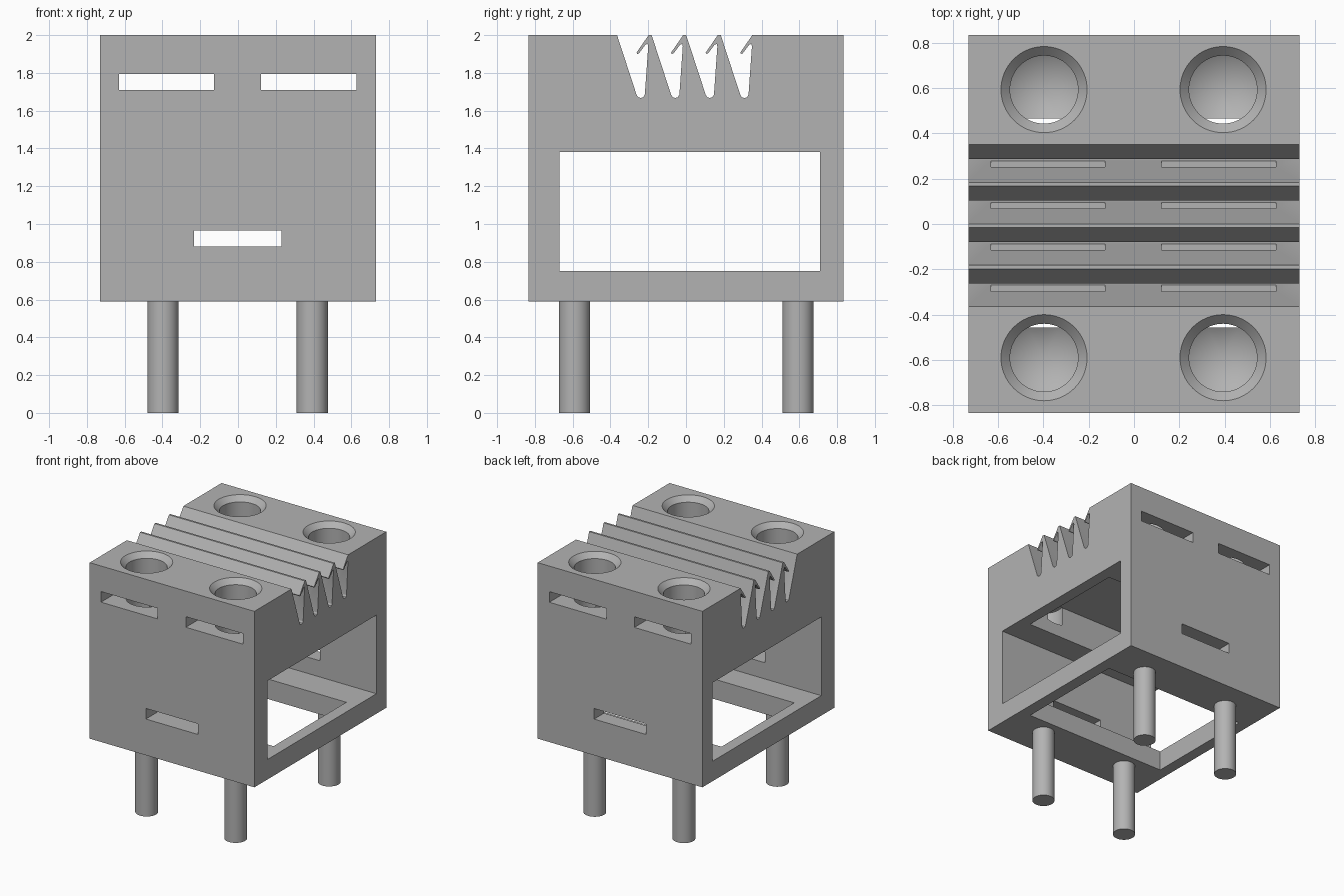
import bpy, bmesh, math

cube = bpy.data.objects.get("Cube")
if cube:
    bpy.data.objects.remove(cube, do_unlink=True)

grey = bpy.data.materials.new("plain_grey")
grey.use_nodes = True
grey.diffuse_color = (0.45, 0.45, 0.45, 1)
grey.node_tree.nodes["Principled BSDF"].inputs["Base Color"].default_value = (0.45, 0.45, 0.45, 1)


def finish(name, bm):
    bmesh.ops.recalc_face_normals(bm, faces=bm.faces[:])
    mesh = bpy.data.meshes.new(name)
    bm.to_mesh(mesh)
    bm.free()
    mesh.materials.append(grey)
    obj = bpy.data.objects.new(name, mesh)
    bpy.context.collection.objects.link(obj)
    return obj


def box(name, x, y, z):
    bm = bmesh.new()
    bmesh.ops.create_cube(bm, size=1)
    for v in bm.verts:
        for i, (low, high) in enumerate((x, y, z)):
            v.co[i] = low if v.co[i] < 0 else high
    return finish(name, bm)


def prism(name, profile, half):
    """Extrude a (y, z) outline along x."""
    bm = bmesh.new()
    face = bm.faces.new([bm.verts.new((-half, y, z)) for y, z in profile])
    new = bmesh.ops.extrude_face_region(bm, geom=[face])["geom"]
    moved = [g for g in new if isinstance(g, bmesh.types.BMVert)]
    bmesh.ops.translate(bm, verts=moved, vec=(2 * half, 0, 0))
    return finish(name, bm)


def lathe(name, profile, x, y, sides=64):
    """Revolve a (radius, z) outline about a vertical axis."""
    bm = bmesh.new()
    verts = [bm.verts.new((x + r, y, z)) for r, z in profile]
    edges = [bm.edges.new(pair) for pair in zip(verts, verts[1:])]
    bmesh.ops.spin(bm, geom=verts + edges, cent=(x, y, 0), axis=(0, 0, 1),
                   angle=math.tau, steps=sides, use_duplicate=False)
    bmesh.ops.remove_doubles(bm, verts=bm.verts[:], dist=0.0005)
    return finish(name, bm)


def smooth(obj):
    bpy.ops.object.select_all(action='DESELECT')
    obj.select_set(True)
    bpy.context.view_layer.objects.active = obj
    bpy.ops.object.shade_smooth_by_angle(angle=math.radians(25))


# Main block
body = box("body", (-0.73, 0.73), (-0.835, 0.835), (0.59, 2))
cutters = []

# Side window and the vertical pocket opening through the floor
cutters.append(box("window_cutter", (-1, 1), (-0.67, 0.71), (0.75, 1.38)))
cutters.append(box("pocket_cutter", (-0.64, 0.635), (-0.457, 0.465), (0.4, 1.64)))

# Hooked grooves across the top
groove = [(-0.125, 2), (-0.022, 1.685), (-0.014, 1.672), (0, 1.667), (0.014, 1.671),
          (0.022, 1.685), (0.04, 1.94), (0.037, 1.953), (0.026, 1.95), (-0.009, 1.903),
          (-0.018, 1.9), (-0.022, 1.907), (0.042, 2), (0.042, 2.1), (-0.125, 2.1)]
for i in range(4):
    centre = -0.24 + 0.183 * i
    cutters.append(prism("groove_cutter", [(y + centre, z) for y, z in groove], 1))

# Countersunk holes with conical bottoms, and a leg under each
drill = [(0, 1.40), (0.15, 1.49), (0.15, 1.96), (0.19, 2), (0.19, 2.1), (0, 2.1)]
for side, x in (("right", -0.397), ("left", 0.393)):
    for end, y in (("front", -0.59), ("back", 0.593)):
        cutters.append(lathe("hole_cutter", drill, x, y))
        leg = [(0, 0), (0.083, 0), (0.083, 0.6), (0, 0.6)]
        smooth(lathe(f"{end}_{side}_leg", leg, x, y, 48))

# Long slots through the front and back
for x in ((-0.63, -0.127), (0.122, 0.627)):
    cutters.append(box("upper_slot_cutter", x, (-1, 1), (1.71, 1.795)))
cutters.append(box("lower_slot_cutter", (-0.232, 0.23), (-1, 1), (0.88, 0.965)))

# Cut everything and drop the cutters
bpy.context.view_layer.objects.active = body
for cutter in cutters:
    mod = body.modifiers.new("cut", 'BOOLEAN')
    mod.operation = 'DIFFERENCE'
    mod.solver = 'EXACT'
    mod.object = cutter
    bpy.ops.object.modifier_apply(modifier=mod.name)
    bpy.data.objects.remove(cutter, do_unlink=True)
smooth(body)
